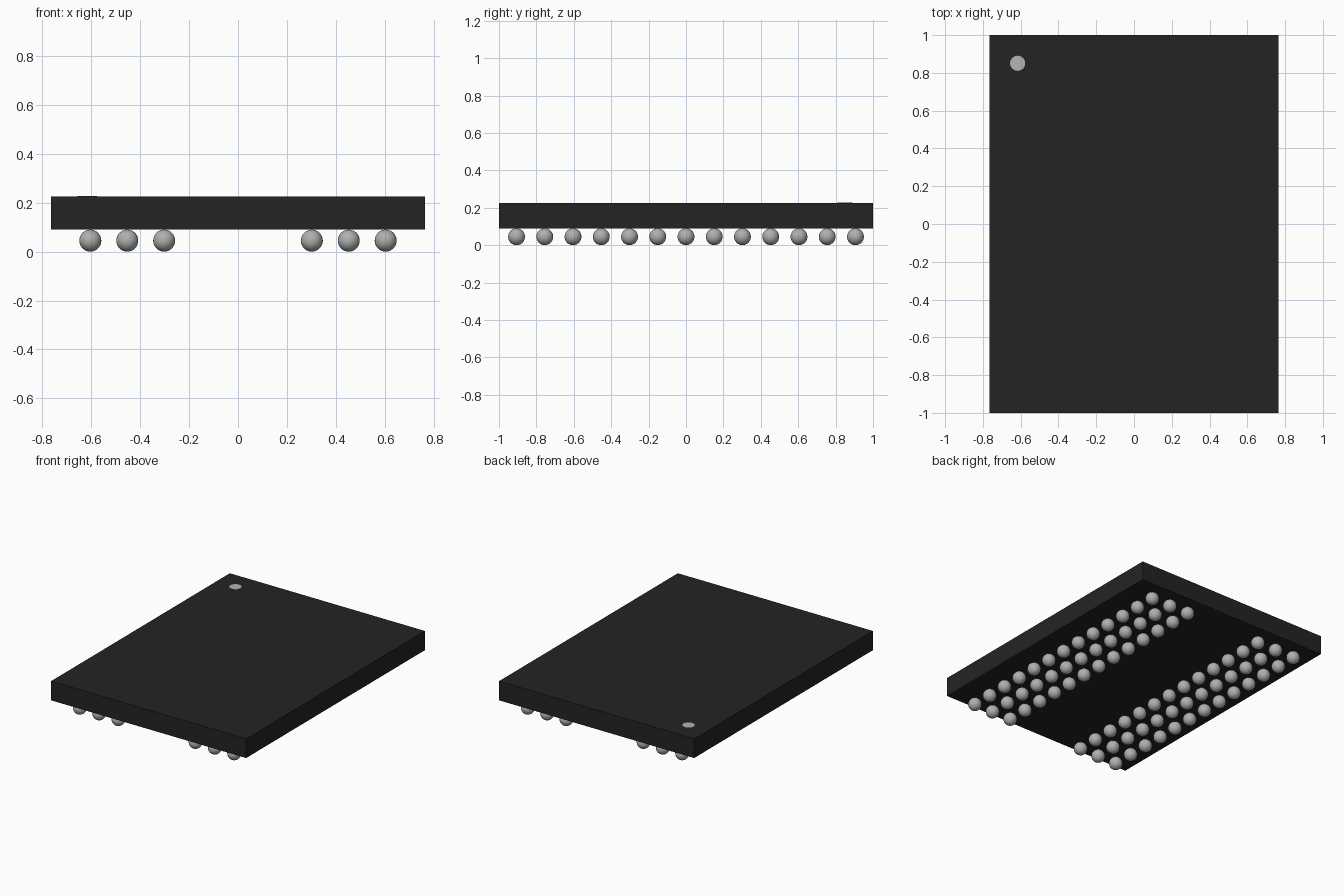
import bpy, bmesh
from mathutils import Matrix

if "Cube" in bpy.data.objects:
    bpy.data.objects.remove(bpy.data.objects["Cube"])

PITCH = 0.151      # ball spacing
R = 0.045          # ball radius
BASE, TOP = 0.09, 0.226


def material(name, rgb):
    m = bpy.data.materials.new(name)
    m.diffuse_color = (*rgb, 1.0)
    m.use_nodes = True
    m.node_tree.nodes["Principled BSDF"].inputs["Base Color"].default_value = m.diffuse_color
    return m


def add_object(name, bm, mat, smooth=False):
    for f in bm.faces:
        f.smooth = smooth
    me = bpy.data.meshes.new(name)
    bm.to_mesh(me)
    bm.free()
    me.materials.append(mat)
    ob = bpy.data.objects.new(name, me)
    bpy.context.collection.objects.link(ob)
    return ob


black = material("package black", (0.018, 0.0175, 0.0175))
solder = material("solder grey", (0.43, 0.43, 0.43))
mark = material("marker light grey", (0.46, 0.46, 0.45))

# flat rectangular package
bm = bmesh.new()
bmesh.ops.create_cube(bm, size=1, matrix=Matrix.Translation((0, 0, (BASE + TOP) / 2))
                      @ Matrix.Diagonal((1.528, 2.0, TOP - BASE, 1)))
add_object("package_body", bm, black)

# solder balls: two banks of 3 columns, 13 rows each
bm = bmesh.new()
for col in (-4, -3, -2, 2, 3, 4):
    for row in range(-6, 7):
        bmesh.ops.create_uvsphere(bm, u_segments=24, v_segments=14, radius=R,
                                  matrix=Matrix.Translation((col * PITCH, row * PITCH, R)))
add_object("solder_balls", bm, solder, smooth=True)

# thin round marker in the back left corner of the top
bm = bmesh.new()
bmesh.ops.create_cone(bm, cap_ends=True, segments=32, radius1=0.04, radius2=0.04, depth=0.002,
                      matrix=Matrix.Translation((-0.616, 0.851, TOP)))
add_object("corner_marker", bm, mark)
